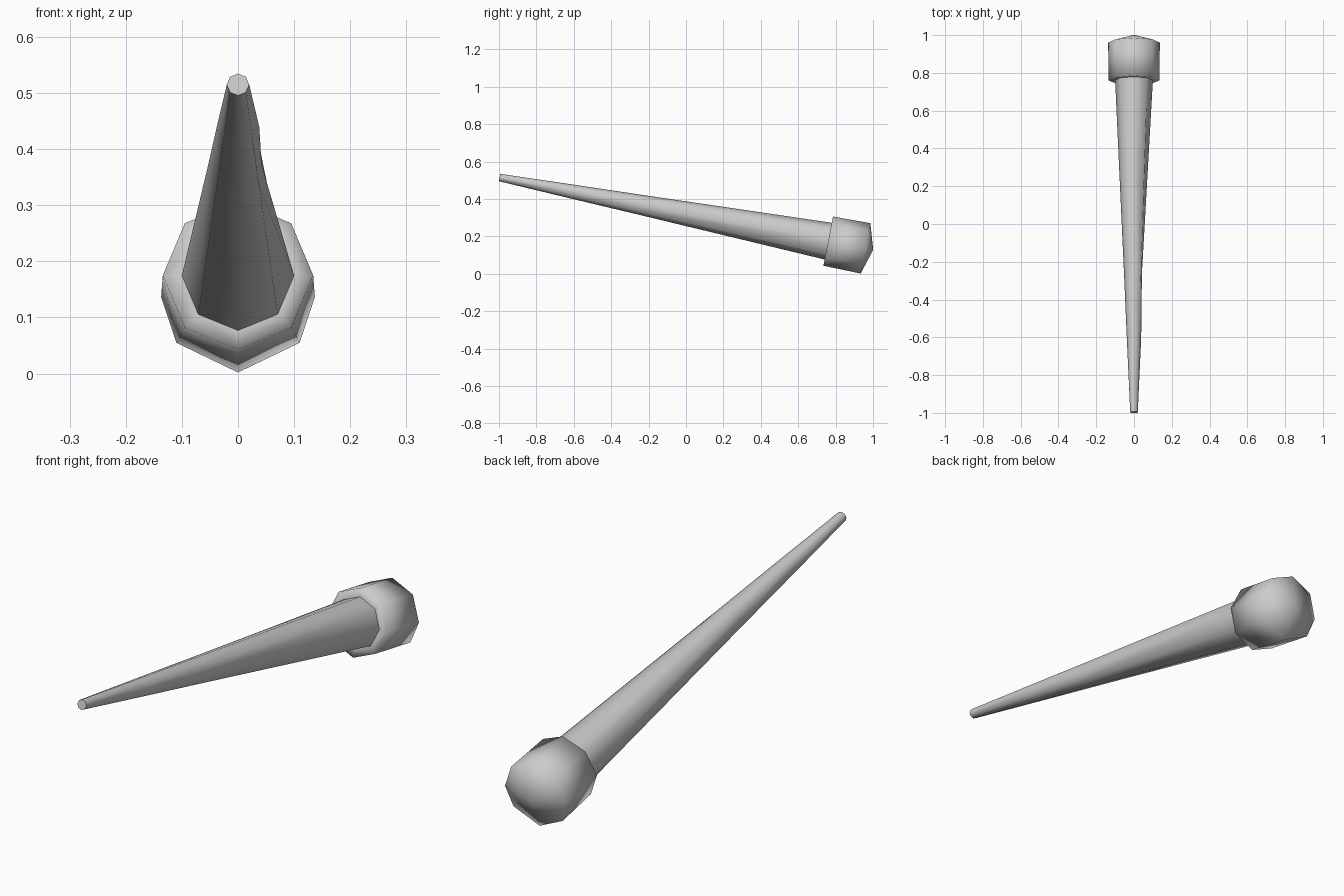
import bpy, bmesh
from math import sin, cos, pi, atan2
from mathutils import Vector

if "Cube" in bpy.data.objects:
    bpy.data.objects.remove(bpy.data.objects["Cube"])

SIDES = 8
TIP = Vector((0, -0.997, 0.515))            # thin end of the axis
BUTT = Vector((0, 0.76, 0.175))             # where the head starts
TILT = atan2(TIP.z - BUTT.z, BUTT.y - TIP.y)
ALONG = Vector((0, cos(TILT), -sin(TILT)))
UP = Vector((0, sin(TILT), cos(TILT)))
SIDE = Vector((1, 0, 0))


def point(dist, u=0.0, v=0.0):
    return TIP + ALONG * dist + SIDE * u + UP * v


def loft(name, profile, tweaks=()):
    """Skin eight-sided rings (distance, radius) along the axis; radius 0 is a point."""
    bm = bmesh.new()
    rings = []
    for d, r in profile:
        if r == 0:
            rings.append([bm.verts.new(point(d))])
        else:
            rings.append([bm.verts.new(point(d, r * cos(2 * pi * i / SIDES), r * sin(2 * pi * i / SIDES)))
                          for i in range(SIDES)])
    for ring, i, u, v in tweaks:
        rings[ring][i].co = point(profile[ring][0], u, v)
    for a, b in zip(rings, rings[1:]):
        for i in range(SIDES):
            j = (i + 1) % SIDES
            if len(a) == 1:
                bm.faces.new((a[0], b[j], b[i]))
            elif len(b) == 1:
                bm.faces.new((a[i], a[j], b[0]))
            else:
                bm.faces.new((a[i], a[j], b[j], b[i]))
    bmesh.ops.recalc_face_normals(bm, faces=bm.faces)
    for f in bm.faces:
        f.smooth = True
    mesh = bpy.data.meshes.new(name)
    bm.to_mesh(mesh)
    bm.free()
    obj = bpy.data.objects.new(name, mesh)
    bpy.context.collection.objects.link(obj)
    return obj


# Tapered shaft, with a slight flat on the right side near the thin end
shaft = loft("shaft",
             [(0, 0), (0, 0.02), (0.40, 0.038), (0.75, 0.053), (1.79, 0.1), (1.80, 0)],
             tweaks=[(3, 0, 0.042, 0)])
shaft.data.set_sharp_from_angle(angle=pi / 3)

# Thicker rounded head, with a flat step around the shaft and a low domed end
head = loft("head",
            [(1.79, 0.098), (1.79, 0.134), (1.993, 0.137), (2.035, 0)],
            tweaks=[(2, 5, -0.11, -0.083), (2, 7, 0.11, -0.083)])
